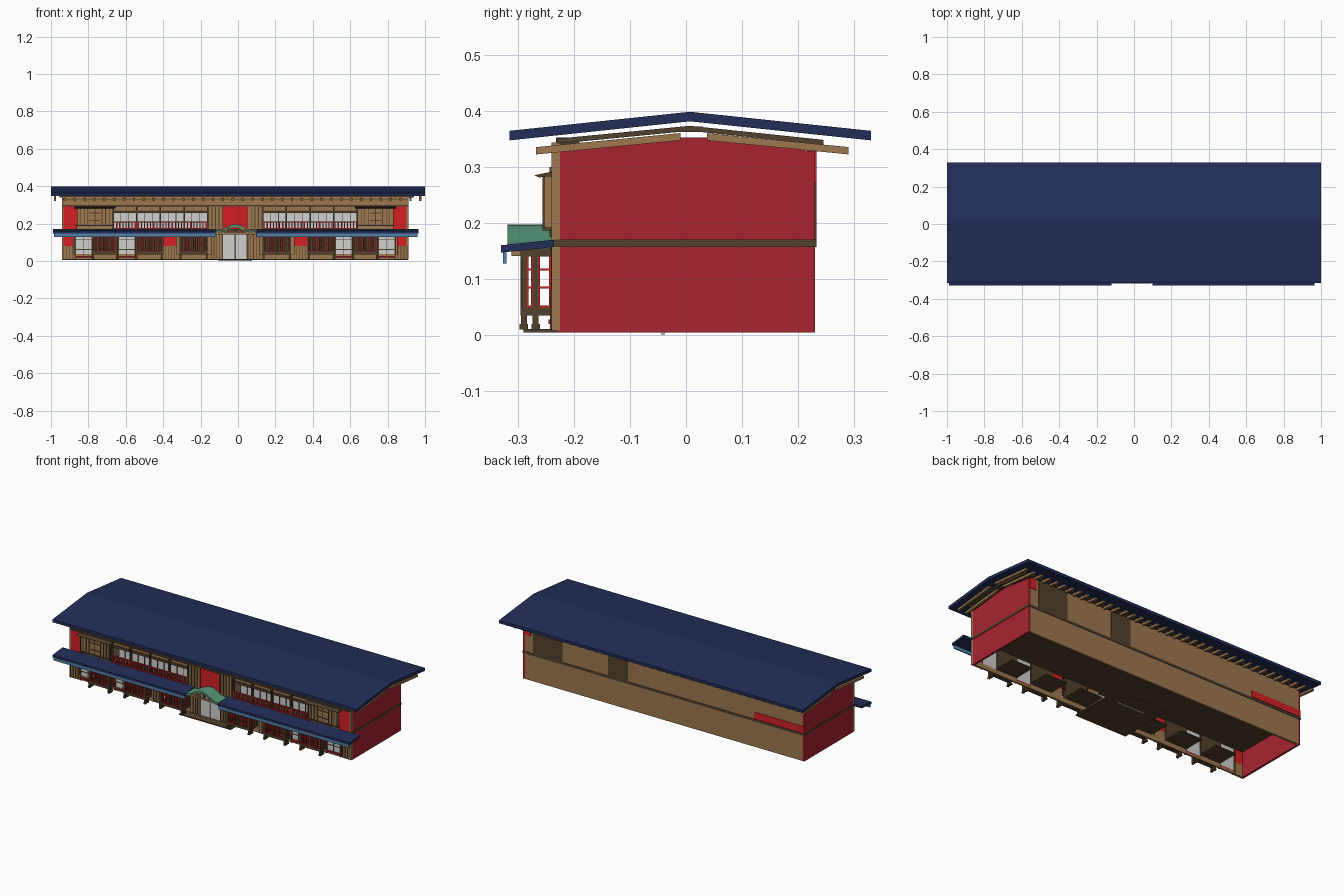
import bpy, math

def mat(name, r, g, b):
    m = bpy.data.materials.new(name)
    lin = lambda v: ((v / 255 + 0.055) / 1.055) ** 2.4
    m.diffuse_color = (lin(r), lin(g), lin(b), 1)
    return m

NAVY = mat("navy_roof", 34, 46, 88)
RED = mat("bright_red", 212, 32, 36)
CRIM = mat("crimson", 168, 36, 48)
TAN = mat("tan_wood", 158, 120, 80)
DARK = mat("dark_wood", 82, 65, 46)
PALE = mat("pale_panel", 208, 208, 206)
GREEN = mat("copper_green", 86, 150, 120)
BLUE = mat("blue_fascia", 84, 128, 165)
CX = -0.015  # centre line of the walls

def make(name, m, verts, faces):
    me = bpy.data.meshes.new(name)
    me.from_pydata(verts, [], faces)
    me.materials.append(m)
    o = bpy.data.objects.new(name, me)
    bpy.context.collection.objects.link(o)
    return o

BOXF = [(0, 2, 3, 1), (4, 5, 7, 6), (0, 1, 5, 4), (2, 6, 7, 3), (0, 4, 6, 2), (1, 3, 7, 5)]

def boxes(name, m, items):
    """One object from many (x0, x1, y0, y1, z0, z1) boxes."""
    v, f = [], []
    for x0, x1, y0, y1, z0, z1 in items:
        n = len(v)
        v += [(x, y, z) for x in (x0, x1) for y in (y0, y1) for z in (z0, z1)]
        f += [tuple(n + i for i in q) for q in BOXF]
    return make(name, m, v, f)

def both(items):
    """Offsets from the centre line, repeated on both sides."""
    out = []
    for a, b, *r in items:
        out += [(CX + a, CX + b, *r), (CX - b, CX - a, *r)]
    return out

def extrude_x(name, m, prof, spans):
    """(y, z) profile swept along each x span."""
    v, f, k = [], [], len(prof)
    for x0, x1 in spans:
        n = len(v)
        v += [(x0, y, z) for y, z in prof] + [(x1, y, z) for y, z in prof]
        f += [tuple(n + i for i in reversed(range(k))), tuple(n + k + i for i in range(k))]
        f += [(n + i, n + (i + 1) % k, n + k + (i + 1) % k, n + k + i) for i in range(k)]
    return make(name, m, v, f)

# Main roof, board layer beneath it, and rafters
extrude_x("main_roof", NAVY, [(-.315, .347), (.007, .381), (.33, .347), (.33, .364), (.007, .398), (-.315, .364)], [(-1, 1)])
extrude_x("roof_boards", DARK, [(-.23, .341), (.007, .364), (.245, .339), (.245, .348), (.007, .373), (-.23, .35)], [(-.955, .94)])
rafts = [(-.985 + i * .0528, -.972 + i * .0528) for i in range(38)]
extrude_x("front_rafters", TAN, [(-.267, .322), (-.01, .347), (-.01, .36), (-.267, .335)], rafts)
extrude_x("back_rafters", TAN, [(.29, .322), (.29, .335), (.037, .36), (.037, .347)], rafts)
boxes("roof_beams", DARK, [(-.94, .91, -.232, -.19, .338, .352), (-.96, .94, -.01, .03, .362, .372)])

# End walls, back wall and storey floor band
extrude_x("end_walls", CRIM, [(-.23, .005), (.23, .005), (.23, .327), (.04, .352), (-.01, .352), (-.23, .327)],
          [(-.94, -.928), (.898, .91)])
boxes("back_wall", TAN, [(-.928, .898, .218, .23, .005, .335)])
boxes("storey_floor", DARK, [(-.943, .913, -.236, .233, .157, .17)])
boxes("back_dark_panels", DARK, [(.65, .845, .23, .233, .17, .335), (.22, .35, .23, .233, .17, .335)])
boxes("back_red_panels", RED, [(-.94, -.61, .23, .233, .172, .212), (.86, .905, .23, .233, .27, .33)])

# Lower roof on both sides of the entrance, with blue fascia
extrude_x("lower_roof", NAVY, [(-.33, .147), (-.235, .157), (-.235, .17), (-.33, .16)], [(-.99, -.12), (.10, .965)])
boxes("lower_fascia", BLUE, [(-.985, -.12, -.326, -.32, .128, .149), (.10, .96, -.326, -.32, .128, .149)])

# Curved entrance canopy: bell shaped arch
N = 20
arch = []
for i in range(N + 1):
    t = -1 + 2 * i / N
    arch.append((CX + t * .108, .155 + .042 * (.5 + .5 * math.cos(math.pi * t)) + .006 * t * t))

def canopy(name, m, y0, y1, up, down, s=1):
    pts = [(CX + (x - CX) * s, z + up) for x, z in arch] + [(CX + (x - CX) * s, z + down) for x, z in reversed(arch)]
    k = len(pts)
    v = [(x, y, z) for y in (y0, y1) for x, z in pts]
    f = [(i, (i + 1) % k, k + (i + 1) % k, k + i) for i in range(k)]
    for i in range(N):
        q = (i, i + 1, k - 2 - i, k - 1 - i)
        f += [tuple(reversed(q)), tuple(k + j for j in q)]
    return make(name, m, v, f)

canopy("canopy_roof", GREEN, -.318, -.235, 0, -.011)
canopy("canopy_gable_board", TAN, -.311, -.24, -.011, -.02, .97)
boxes("canopy_beam", TAN, [(CX - .105, CX + .105, -.305, -.293, .143, .153)])
boxes("canopy_strut", DARK, [(CX - .006, CX + .006, -.304, -.294, .153, .17)])

# Entrance door, flanking boards and floor
boxes("entrance_doors", PALE, [(CX - .064, CX - .001, -.24, -.232, .012, .15), (CX + .001, CX + .064, -.24, -.232, .012, .15)])
boxes("entrance_floor", DARK, [(CX - .17, CX + .17, -.29, .05, .005, .011)])
boxes("floor_strip", PALE, [(CX - .09, CX + .09, -.044, -.038, 0, .005)])

# Ground floor front: boards, red plaster, pale doors
boxes("ground_boards", TAN, both([(.066, .13, -.238, -.225, .008, .157), (.314, .386, -.238, -.225, .008, .08),
                                  (.865, .925, -.238, -.225, .008, .08), (.13, .865, -.236, -.226, .008, .038)]))
boxes("ground_red_plaster", RED, both([(.314, .386, -.236, -.225, .08, .157), (.865, .925, -.236, -.225, .08, .157)]))
boxes("ground_doors", PALE, both([(a - .045, a + .045, -.236, -.226, .028, .157) for a in (.58, .81)]))
strips = [(a + d - .002, a + d + .002, -.242, -.238, .01, .08) for a in (.35, .895) for d in (-.024, -.008, .008, .024)]
strips += [(a - .002, a + .002, -.242, -.238, .01, .155) for a in (.068, .083, .098, .113, .128)]
boxes("ground_board_strips", DARK, both(strips))
rails = []
for a in (.58, .81):
    rails += [(a - .045, a + .045, -.239, -.235, z, z + .003) for z in (.06, .115)]
    rails += [(a - .0015, a + .0015, -.239, -.235, .028, .157)]
    rails += [(a + s * .046 - .004, a + s * .046 + .004, -.241, -.226, .008, .157) for s in (-1, 1)]
boxes("door_frames", DARK, both(rails))
boxes("door_sills", CRIM, both([(a - .045, a + .045, -.245, -.226, .02, .028) for a in (.58, .81)]))

# Projecting bay windows: posts with feet, beams, floor, red lattice
BAYS = [(.222, .15), (.46, .144), (.695, .138)]
posts, feet, beams, lattice, backs, fl = [], [], [], [], [], []
for a, w in BAYS:
    l, r = a - w / 2, a + w / 2
    for x in (l + .005, r - .005):
        for y in (-.289, -.268):
            posts.append((x - .005, x + .005, y - .0055, y + .0055, .018, .152))
            feet.append((x - .006, x + .006, y - .0075, y + .0075, .01, .02))
        beams += [(x - .005, x + .005, -.294, -.23, z, z + .014) for z in (.035, .14)]
        # open side frames
        for y0, y1 in ((-.284, -.273), (-.263, -.241)):
            lattice += [(x - .003, x + .003, y, y + .003, .049, .14) for y in (y0, y1 - .003)]
            lattice += [(x - .003, x + .003, y0, y1, z, z + .004) for z in (.049, .083, .115)]
    beams += [(l, r, -.295, -.284, .035, .05), (l, r, -.295, -.284, .136, .15)]
    beams += [(a - .003, a + .003, -.295, -.284, .05, .136)]
    n = 13
    for i in range(n):
        x = l + .014 + (w - .028) * i / (n - 1)
        lattice.append((x - .0018, x + .0018, -.291, -.287, .05, .136))
    lattice += [(l, r, -.29, -.286, z, z + .004) for z in (.05, .09, .125)]
    backs.append((l, r, -.228, -.22, .038, .157))
    fl.append((l, r, -.292, -.1, .035, .042))
boxes("bay_posts", DARK, both(posts))
boxes("bay_post_feet", DARK, both(feet))
boxes("bay_beams", DARK, both(beams))
boxes("bay_floors", DARK, both(fl))
boxes("bay_back_boards", DARK, both(backs))
boxes("bay_lattice", RED, both(lattice))

# Upper floor front: band, plaster panels, boarded panels
boxes("upper_band", TAN, [(-.94, .91, -.238, -.225, .297, .343)])
boxes("upper_band_trim", DARK, [(-.94, .91, -.243, -.237, .292, .3), (-.94, .91, -.241, -.237, .325, .329)])
boxes("upper_red_plaster", RED, both([(.845, .925, -.236, -.225, .17, .297)]) + [(CX - .065, CX + .065, -.236, -.225, .17, .305)])
boxes("upper_boards", TAN, both([(.065, .145, -.238, -.225, .17, .297)]))
boxes("upper_board_strips", DARK, both([(a - .0025, a + .0025, -.243, -.237, .175, .297) for a in (.067, .086, .105, .124, .143)]))
boxes("corner_posts", TAN, both([(.917, .926, -.24, -.225, .008, .343)]))

# Shutter boxes with small eaves
boxes("shutter_boxes", TAN, both([(.655, .845, -.252, -.225, .192, .285)]))
sl = [(.655 + i * .019 - .002, .655 + i * .019 + .002, -.256, -.251, .192, .285) for i in range(11) if i not in (4, 5, 6)]
sl += [(.72, .78, -.256, -.251, z, z + .005) for z in (.215, .255)] + [(.748, .752, -.256, -.251, .192, .285)]
sl += [(.65, .85, -.256, -.23, .186, .192)]
boxes("shutter_strips", DARK, both(sl))
extrude_x("shutter_eaves", DARK, [(-.27, .285), (-.262, .281), (-.23, .284), (-.23, .293)],
          [(CX - .86, CX - .64), (CX + .64, CX + .86)])

# Recessed balconies: pale screens, posts, lintel, red balusters
boxes("balcony_screens", PALE, both([(.145, .655, -.16, -.152, .17, .258)]))
boxes("balcony_lintels", DARK, both([(.145, .655, -.232, -.224, .256, .27), (.145, .655, -.165, -.152, .258, .335)]))
boxes("balcony_transoms", TAN, both([(.145, .655, -.226, -.22, .27, .292)]))
ps = [(x - .004, x + .004, -.24, -.225, .17, .297) for x in (.148, .273, .4, .527, .652)]
ps += [(.145 + i * .0425, .148 + i * .0425, -.164, -.158, .17, .258) for i in range(12)]
boxes("balcony_posts", DARK, both(ps))
bl = [(.155 + i * .0165 - .003, .155 + i * .0165 + .003, -.238, -.232, .172, .207) for i in range(31)]
boxes("balcony_balusters", RED, both(bl))
boxes("balcony_rails", CRIM, both([(.145, .655, -.24, -.231, .205, .211), (.145, .655, -.24, -.231, .17, .177)]))
